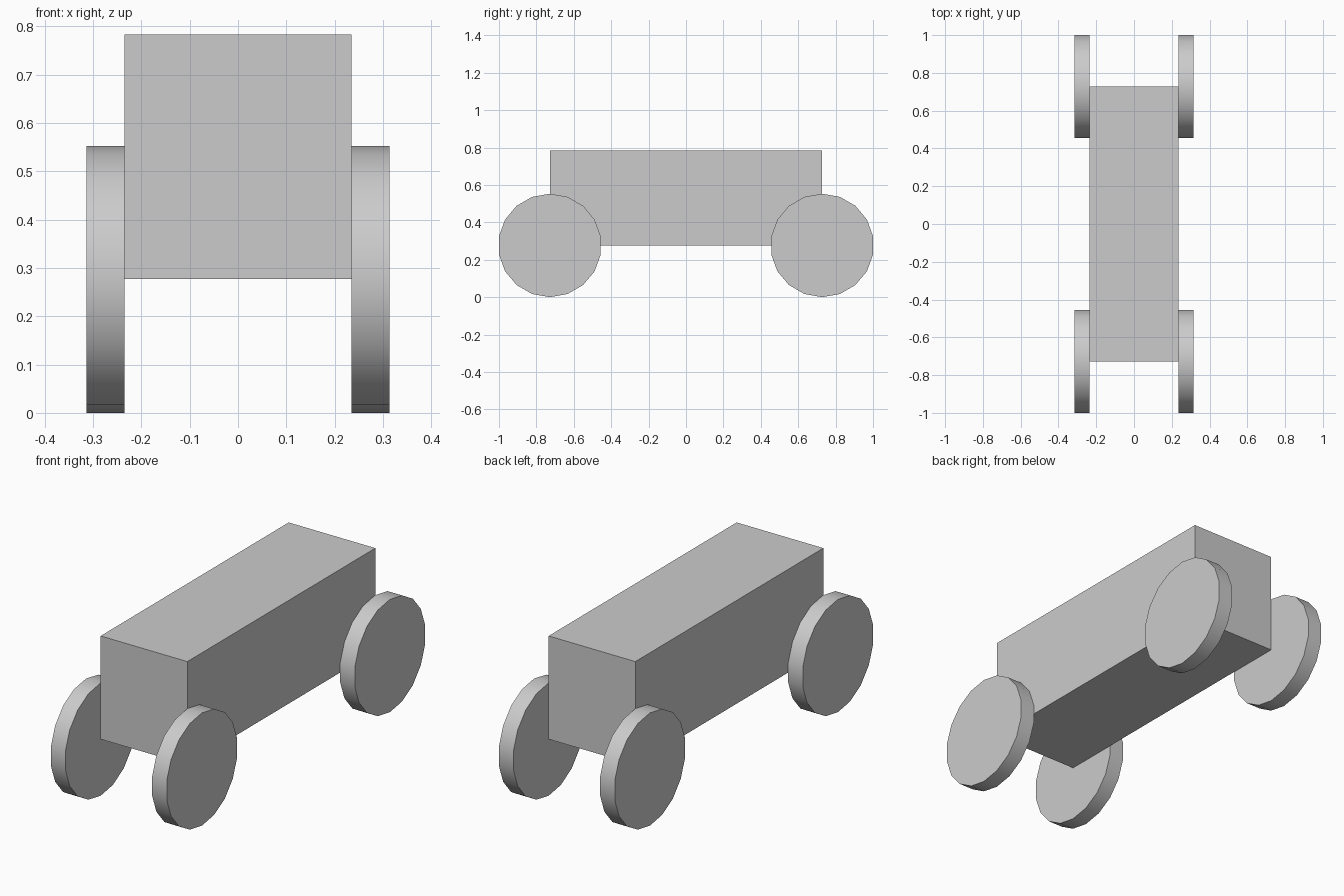
import bpy, bmesh
from mathutils import Matrix, Vector

if "Cube" in bpy.data.objects:
    bpy.data.objects.remove(bpy.data.objects["Cube"])

BODY_X, BODY_Y, BODY_Z0, BODY_Z1 = 0.235, 0.728, 0.277, 0.783
WHEEL_R, WHEEL_W = 0.2764, 0.079


def finish(bm, name):
    mesh = bpy.data.meshes.new(name)
    bm.to_mesh(mesh)
    bm.free()
    obj = bpy.data.objects.new(name, mesh)
    bpy.context.collection.objects.link(obj)
    return obj


# Box body
bm = bmesh.new()
bmesh.ops.create_cube(bm, size=1)
bmesh.ops.scale(bm, vec=(2 * BODY_X, 2 * BODY_Y, BODY_Z1 - BODY_Z0), verts=bm.verts)
bmesh.ops.translate(bm, vec=(0, 0, (BODY_Z0 + BODY_Z1) / 2), verts=bm.verts)
finish(bm, "body")

# Four 18-sided wheels: axle along x, one corner pointing straight down
turn = Matrix(((0, 0, 1, 0), (1, 0, 0, 0), (0, 1, 0, 0), (0, 0, 0, 1)))
for end, sy in (("front", -1), ("back", 1)):
    for side, sx in (("left", -1), ("right", 1)):
        bm = bmesh.new()
        centre = Vector((sx * (BODY_X + WHEEL_W / 2), sy * BODY_Y, WHEEL_R))
        bmesh.ops.create_cone(bm, cap_ends=True, segments=18, radius1=WHEEL_R,
                              radius2=WHEEL_R, depth=WHEEL_W,
                              matrix=Matrix.Translation(centre) @ turn)
        # Smooth tread, flat discs
        for f in bm.faces:
            f.smooth = len(f.verts) == 4
        for e in bm.edges:
            e.smooth = all(len(f.verts) == 4 for f in e.link_faces)
        finish(bm, f"{end}_{side}_wheel")
